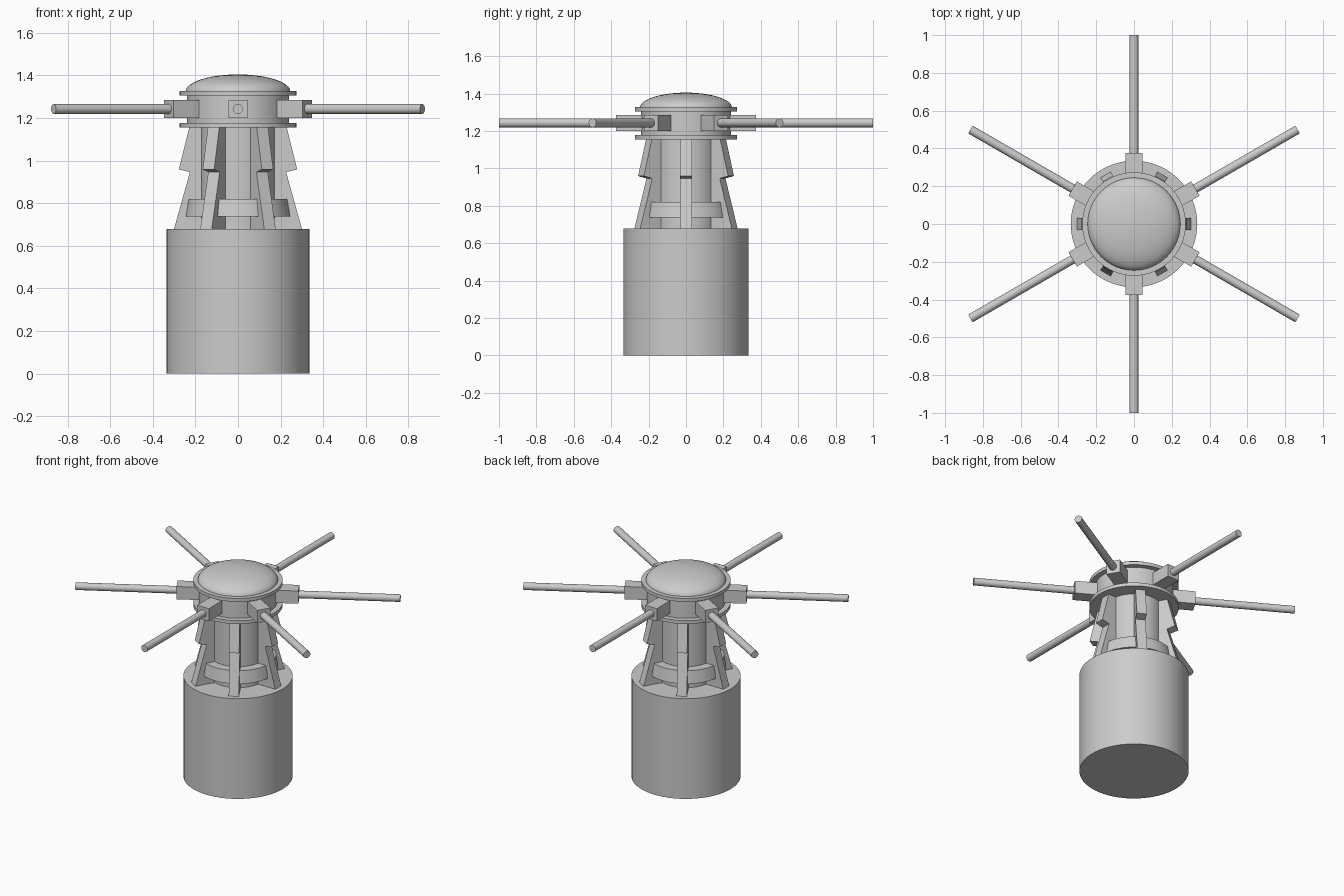
import bpy, bmesh, math
from mathutils import Matrix

if "Cube" in bpy.data.objects:
    bpy.data.objects.remove(bpy.data.objects["Cube"])


def add_object(name, bm, smooth=False):
    bmesh.ops.recalc_face_normals(bm, faces=bm.faces[:])
    mesh = bpy.data.meshes.new(name)
    bm.to_mesh(mesh)
    bm.free()
    obj = bpy.data.objects.new(name, mesh)
    bpy.context.collection.objects.link(obj)
    if smooth:
        bpy.ops.object.select_all(action='DESELECT')
        obj.select_set(True)
        bpy.context.view_layer.objects.active = obj
        bpy.ops.object.shade_smooth_by_angle(angle=math.radians(35))
    return obj


def lathe(name, r_bottom, r_top, z0, z1, segments=64):
    bm = bmesh.new()
    bmesh.ops.create_cone(bm, cap_ends=True, segments=segments, radius1=r_bottom,
                          radius2=r_top, depth=z1 - z0,
                          matrix=Matrix.Translation((0, 0, (z0 + z1) / 2)))
    return add_object(name, bm, True)


def turned(obj, degrees):
    obj.rotation_euler.z = math.radians(degrees)


# Round body parts
lathe("base_drum", 0.335, 0.335, 0, 0.678)
lathe("column", 0.175, 0.175, 0.67, 1.17)
lathe("column_collar", 0.247, 0.233, 0.737, 0.82)
lathe("lower_flange", 0.274, 0.274, 1.155, 1.178)
lathe("hub_drum", 0.24, 0.24, 1.17, 1.315)
lathe("upper_flange", 0.274, 0.274, 1.305, 1.328)

# Flattened dome: upper half of a sphere
bm = bmesh.new()
bmesh.ops.create_uvsphere(bm, u_segments=64, v_segments=24, radius=1)
bmesh.ops.bisect_plane(bm, geom=bm.verts[:] + bm.edges[:] + bm.faces[:],
                       plane_co=(0, 0, 0), plane_no=(0, 0, -1), clear_outer=True)
bmesh.ops.holes_fill(bm, edges=[e for e in bm.edges if e.is_boundary])
bmesh.ops.transform(bm, verts=bm.verts[:],
                    matrix=Matrix.Translation((0, 0, 1.325)) @ Matrix.Diagonal((0.246, 0.246, 0.08, 1)))
add_object("dome_cap", bm, True)

# Stepped support legs: side profile (radius, height) extruded in width
LEG = [(0.15, 0.67), (0.303, 0.67), (0.226, 0.946), (0.278, 0.959),
       (0.228, 1.16), (0.15, 1.16)]
LEG_WIDTH = 0.062
for i in range(6):
    bm = bmesh.new()
    face = bm.faces.new([bm.verts.new((r, -LEG_WIDTH / 2, z)) for r, z in LEG])
    out = bmesh.ops.extrude_face_region(bm, geom=[face])
    bmesh.ops.translate(bm, vec=(0, LEG_WIDTH, 0),
                        verts=[v for v in out["geom"] if isinstance(v, bmesh.types.BMVert)])
    turned(add_object(f"support_leg_{i + 1}", bm), 60 * i)

# Spoke sockets and rods, set between the legs
ARM_Z = 1.243
for i in range(6):
    angle = 30 + 60 * i
    bm = bmesh.new()
    bmesh.ops.create_cube(bm, size=1, matrix=Matrix.Translation((0.285, 0, ARM_Z))
                          @ Matrix.Diagonal((0.18, 0.088, 0.086, 1)))
    turned(add_object(f"spoke_socket_{i + 1}", bm), angle)

    bm = bmesh.new()
    bmesh.ops.create_cone(bm, cap_ends=True, segments=24, radius1=0.0235, radius2=0.0235,
                          depth=0.65, matrix=Matrix.Translation((0.675, 0, ARM_Z))
                          @ Matrix.Rotation(math.pi / 2, 4, 'Y'))
    turned(add_object(f"spoke_rod_{i + 1}", bm, True), angle)
